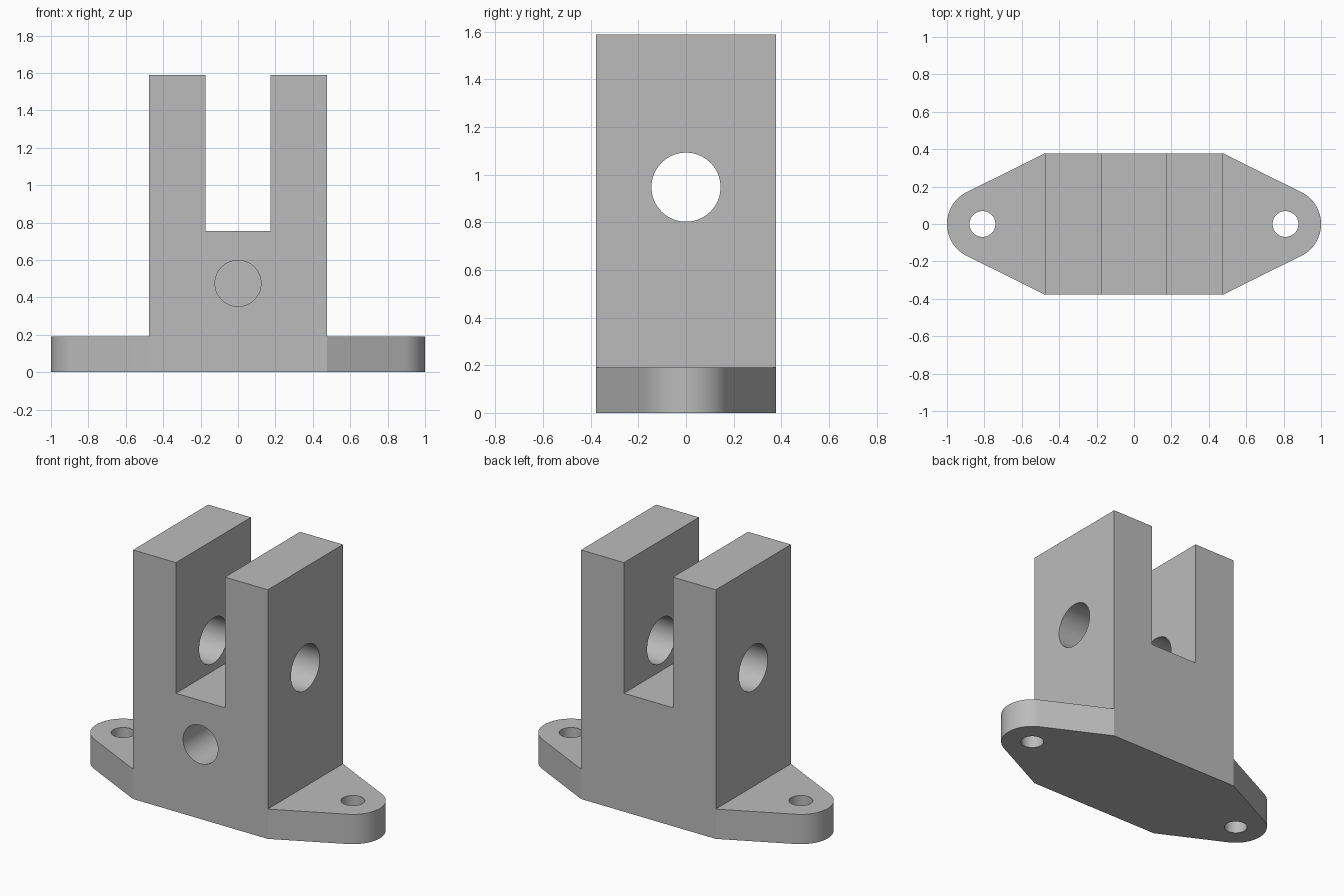
import bpy, bmesh, math
from mathutils import Matrix, Vector

if "Cube" in bpy.data.objects:
    bpy.data.objects.remove(bpy.data.objects["Cube"])

grey = bpy.data.materials.new("plain grey")
grey.diffuse_color = (0.5, 0.5, 0.5, 1)
grey.use_nodes = True
grey.node_tree.nodes["Principled BSDF"].inputs["Base Color"].default_value = grey.diffuse_color

HALF_W, HALF_D, TOP = 0.475, 0.378, 1.588   # upright block
BASE_H, EAR_X, EAR_R = 0.19, 0.81, 0.19     # base plate


def prism(name, points, direction):
    """Extrude a closed planar outline along a direction."""
    bm = bmesh.new()
    face = bm.faces.new([bm.verts.new(p) for p in points])
    new = bmesh.ops.extrude_face_region(bm, geom=[face])["geom"]
    bmesh.ops.translate(bm, vec=Vector(direction),
                        verts=[v for v in new if isinstance(v, bmesh.types.BMVert)])
    bmesh.ops.recalc_face_normals(bm, faces=bm.faces)
    mesh = bpy.data.meshes.new(name)
    bm.to_mesh(mesh)
    bm.free()
    mesh.materials.append(grey)
    obj = bpy.data.objects.new(name, mesh)
    bpy.context.collection.objects.link(obj)
    return obj


def drill(name, radius, start, direction, n=64):
    """Cylindrical cutter from a start point along a direction."""
    rot = Vector(direction).to_track_quat("Z", "Y").to_matrix()
    ring = [Vector(start) + rot @ Vector((radius * math.cos(2 * math.pi * i / n),
                                          radius * math.sin(2 * math.pi * i / n), 0))
            for i in range(n)]
    return prism(name, ring, direction)


def combine(target, other, operation):
    """Boolean in place; the helper is removed afterwards."""
    mod = target.modifiers.new("join", "BOOLEAN")
    mod.operation, mod.solver, mod.object = operation, "EXACT", other
    bpy.context.view_layer.objects.active = target
    bpy.ops.object.modifier_apply(modifier=mod.name)
    bpy.data.objects.remove(other)


# Base plate: rounded ears joined to the block corners by tangent edges
dx, dy = HALF_W - EAR_X, HALF_D
tangent = math.atan2(dy, dx) - math.acos(EAR_R / math.hypot(dx, dy))
arc = [(EAR_X + EAR_R * math.cos(a), EAR_R * math.sin(a))
       for a in (-tangent + 2 * tangent * i / 32 for i in range(33))]
right = [(HALF_W, -HALF_D)] + arc + [(HALF_W, HALF_D)]
outline = right + [(-x, -y) for x, y in right]
bracket = prism("clevis_bracket", [(x, y, 0) for x, y in outline], (0, 0, BASE_H))

# Forked upright: U-shaped profile running front to back
SLOT_X, SLOT_Z = 0.173, 0.755
fork = [(HALF_W, 0), (HALF_W, TOP), (SLOT_X, TOP), (SLOT_X, SLOT_Z)]
fork += [(-x, z) for x, z in reversed(fork)]
combine(bracket, prism("fork", [(x, -HALF_D, z) for x, z in fork],
                       (0, 2 * HALF_D, 0)), "UNION")

# Pin hole through both prongs, blind hole in the front, bolt holes in the ears
combine(bracket, drill("pin_hole", 0.145, (-0.6, 0, 0.947), (1.2, 0, 0)), "DIFFERENCE")
combine(bracket, drill("front_hole", 0.123, (0, -0.5, 0.475), (0, 0.5, 0)), "DIFFERENCE")
for side in (-1, 1):
    combine(bracket, drill("bolt_hole", 0.069, (side * EAR_X, 0, -0.1), (0, 0, 0.5)),
            "DIFFERENCE")

# Smooth curved walls, crisp edges
bpy.ops.object.select_all(action="DESELECT")
bracket.select_set(True)
bpy.context.view_layer.objects.active = bracket
bpy.ops.object.shade_smooth_by_angle(angle=math.radians(20))
